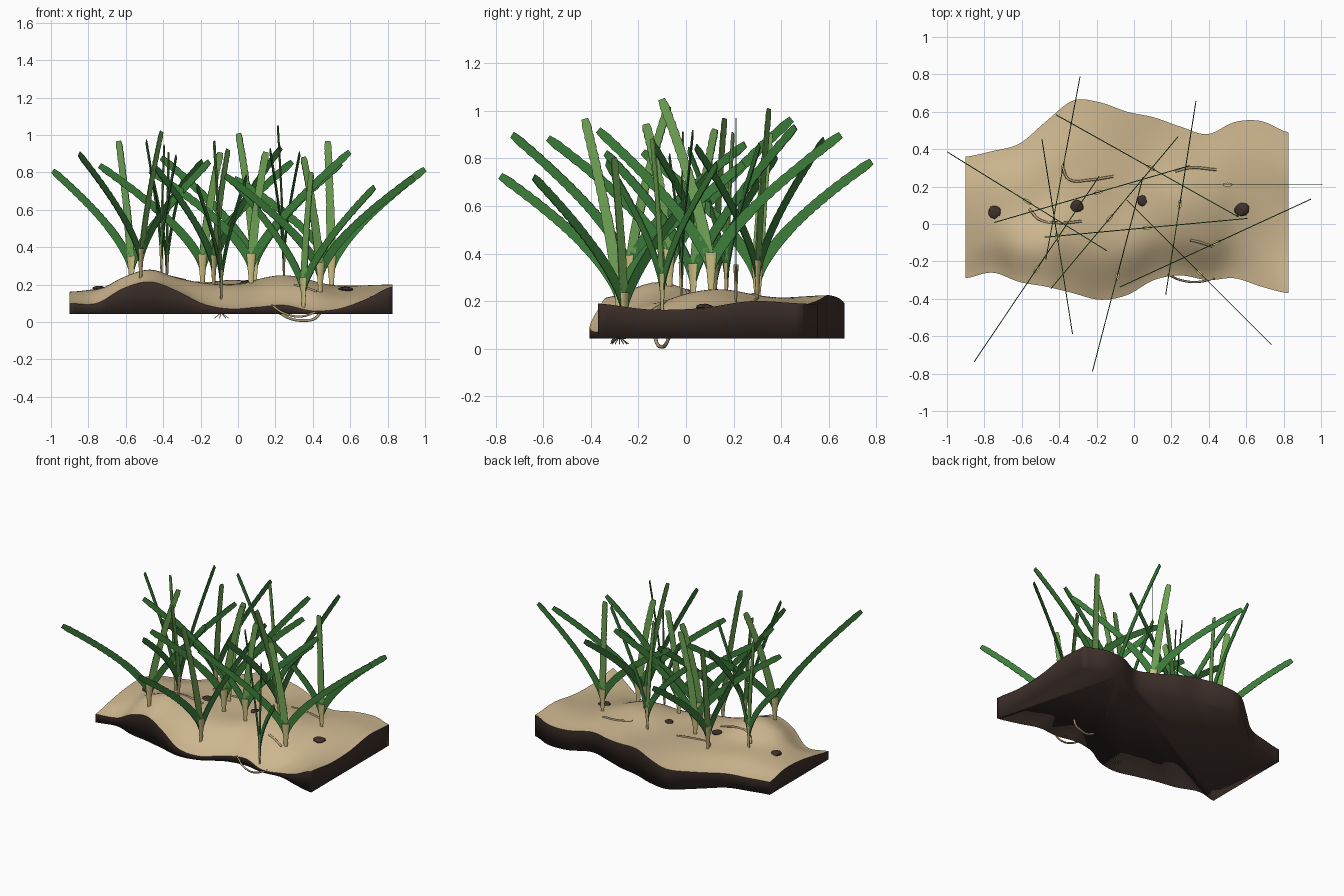
import bpy, bmesh, math, random
from mathutils import Vector

random.seed(4)
if "Cube" in bpy.data.objects:
    bpy.data.objects.remove(bpy.data.objects["Cube"])


def material(name, r, g, b):
    m = bpy.data.materials.new(name)
    m.use_nodes = True
    m.diffuse_color = (r, g, b, 1)
    m.node_tree.nodes["Principled BSDF"].inputs["Base Color"].default_value = (r, g, b, 1)
    return m


SAND = material("sand", .61, .47, .275)
SOIL = material("dark soil", .05, .031, .025)
STONE = material("stone brown", .05, .031, .025)
GREEN = material("blade green", .045, .205, .042)
LIGHT = material("young blade green", .16, .37, .09)
SHEATH = material("pale sheath", .62, .53, .23)
ROOT = material("root tan", .46, .35, .2)


def add_object(name, bm, *mats, smooth=40):
    bmesh.ops.recalc_face_normals(bm, faces=bm.faces)
    mesh = bpy.data.meshes.new(name)
    bm.to_mesh(mesh)
    bm.free()
    for m in mats:
        mesh.materials.append(m)
    ob = bpy.data.objects.new(name, mesh)
    bpy.context.collection.objects.link(ob)
    if smooth:
        bpy.ops.object.select_all(action='DESELECT')
        ob.select_set(True)
        bpy.context.view_layer.objects.active = ob
        bpy.ops.object.shade_smooth_by_angle(angle=math.radians(smooth))
    return ob


def spline(values, t):
    """Smooth curve through evenly spaced values, t from 0 to 1."""
    n = len(values) - 1
    f = min(max(t, 0), 1) * n
    i = min(int(f), n - 1)
    f -= i
    a, b, c, d = (values[min(max(i + k, 0), n)] for k in (-1, 0, 1, 2))
    return b + .5 * f * (c - a + f * (2*a - 5*b + 4*c - d + f * (3*(b - c) + d - a)))


# Sand bed: wavy outline and rolling height
X0, X1, FLOOR = -.9, .825, .042
FRONT = (-.29, -.26, -.31, -.335, -.37, -.405, -.38, -.3, -.275, -.3, -.29, -.335, -.37)
BACK = (.36, .39, .43, .55, .66, .65, .6, .57, .52, .48, .545, .55, .49)
ROWS = ((.1, .1, .18, .215, .165, .095, .07, .08, .09, .06, .07, .12, .19),
        (.13, .16, .24, .28, .235, .2, .19, .195, .205, .175, .14, .14, .165),
        (.155, .2, .215, .2, .25, .185, .17),
        (.16, .185, .205, .21, .22, .195, .2),
        (.13, .14, .18, .225, .19, .18, .19))


def surface(s, t):
    f, b = spline(FRONT, s), spline(BACK, s)
    z = spline([spline(r, s) for r in ROWS], t)
    return Vector((X0 + (X1 - X0) * s, f + (b - f) * t, z))


def ground(x, y):
    s = (x - X0) / (X1 - X0)
    f, b = spline(FRONT, s), spline(BACK, s)
    return surface(s, (y - f) / (b - f)).z


bm = bmesh.new()
NX, NY = 64, 28
grid = [[bm.verts.new(surface(i / NX, j / NY)) for j in range(NY + 1)] for i in range(NX + 1)]
for i in range(NX):
    for j in range(NY):
        bm.faces.new((grid[i][j], grid[i+1][j], grid[i+1][j+1], grid[i][j+1]))
# Soil walls and underside
rim = [e for e in bm.edges if e.is_boundary]
ext = bmesh.ops.extrude_edge_only(bm, edges=rim)["geom"]
for v in ext:
    if isinstance(v, bmesh.types.BMVert):
        v.co.z = FLOOR
for f in ext:
    if isinstance(f, bmesh.types.BMFace):
        f.material_index = 1
base = bmesh.ops.contextual_create(bm, geom=[e for e in bm.edges if e.is_boundary])
for f in base["faces"]:
    f.material_index = 1
# Rounded shading below, crisp line between sand and soil
rim_ids = {frozenset(v.co.to_tuple(4) for v in e.verts) for e in rim}
bed = add_object("sand_bed", bm, SAND, SOIL, smooth=100)
for e in bed.data.edges:
    if frozenset(bed.data.vertices[i].co.to_tuple(4) for i in e.vertices) in rim_ids:
        e.use_edge_sharp = True


# Ribbon blade standing in one vertical plane, with fine teeth near the tip
def blade(name, origin, axis, p1, p2, mat):
    p0, p1, p2 = Vector((0, .09)), Vector(p1), Vector(p2)
    bm = bmesh.new()
    last = None
    n = 44
    for i in range(n + 1):
        t = i / n
        p = p0 * (1-t)**2 + p1 * 2*t*(1-t) + p2 * t*t
        d = ((p1 - p0) * (1-t) + (p2 - p1) * t).normalized()
        half = .02 + .005 * min(1, 4 * t) - .005 * t
        if t > .5 and i % 2:
            half *= .87
        if i == n:
            half *= .7
        pair = []
        for side in (-half, half):
            u, z = p.x - d.y * side, p.y + d.x * side
            pair.append(bm.verts.new(origin + axis * u + Vector((0, 0, z))))
        if last:
            bm.faces.new((last[0], last[1], pair[1], pair[0]))
        last = pair
    ob = add_object(name, bm, mat, smooth=0)
    mod = ob.modifiers.new("thickness", 'SOLIDIFY')
    mod.thickness, mod.offset = .005, 0


# Flattened flaring sheath around the blade bases
def sheath(name, origin, axis):
    side = Vector((-axis.y, axis.x, 0))
    bm = bmesh.new()
    rings = []
    for z, r in ((-.04, .01), (.03, .014), (.08, .019), (.155, .027)):
        ring = []
        for k in range(12):
            a = k * math.tau / 12
            ring.append(bm.verts.new(origin + axis * r * math.cos(a)
                                     + side * r * .4 * math.sin(a) + Vector((0, 0, z))))
        rings.append(ring)
    for lo, hi in zip(rings, rings[1:]):
        for k in range(12):
            bm.faces.new((lo[k], lo[k-1], hi[k-1], hi[k]))
    bm.faces.new(rings[0])
    bm.faces.new(rings[-1])
    add_object(name, bm, SHEATH)


# Grass shoots: base x, y, reach of the outer blade in x, y, its height,
# reach and height of the opposite blade, lean and height of the inner blade
SHOOTS = ((-.57, .12, -.42, .26, .61, .49, .66, .08, .77), (-.52, -.24, -.33, -.49, .66, .59, .62, -.2, .78),
          (-.41, -.07, .08, -.51, .62, .52, .7, .1, .68), (-.38, .3, .09, .48, .58, .49, .62, .05, .7),
          (-.19, .17, -.55, -.16, .63, .5, .65, -.1, .7), (-.13, .03, .36, .43, .73, .48, .62, .12, .72),
          (-.09, -.28, -.13, -.5, .6, .54, .65, .15, .84), (.09, .3, -.5, .28, .66, .53, .63, .1, .79),
          (.07, -.02, -.54, -.05, .6, .53, .7, -.08, .7), (.245, .105, .085, .545, .65, .48, .67, -.21, .8),
          (.35, -.26, .38, -.38, .64, .54, .68, .06, .72), (.44, -.1, .5, .23, .61, .56, .62, -.1, .72),
          (.5, .21, .5, 0, .62, .52, .57, -.02, .77))
for k, (x, y, dx, dy, high, back, opposite, lean, inner) in enumerate(SHOOTS, 1):
    origin = Vector((x, y, ground(x, y)))
    axis = Vector((dx, dy, 0))
    reach = axis.length
    axis.normalize()
    sheath(f"sheath_{k}", origin, axis)
    blade(f"outer_blade_{k}", origin, axis, (.05, .28), (reach, high), GREEN)
    blade(f"opposite_blade_{k}", origin, axis, (-.05, .28), (-back, opposite), GREEN)
    blade(f"inner_blade_{k}", origin, axis, (lean * .25, .4), (lean, inner), LIGHT)


# Roots and runners as thin tubes
def tube(name, points, radius=.006):
    cu = bpy.data.curves.new(name, 'CURVE')
    cu.dimensions = '3D'
    cu.resolution_u = 5
    cu.bevel_depth, cu.bevel_resolution = radius, 1
    cu.use_fill_caps = True
    sp = cu.splines.new('BEZIER')
    sp.bezier_points.add(len(points) - 1)
    for bp, p in zip(sp.bezier_points, points):
        bp.co = p
        bp.handle_left_type = bp.handle_right_type = 'AUTO'
    cu.materials.append(ROOT)
    bpy.context.collection.objects.link(bpy.data.objects.new(name, cu))


RUNNERS = (((-.38, .3), (-.35, .24), (-.24, .235), (-.11, .255)),
           ((.22, .28), (.3, .3), (.44, .29)),
           ((-.56, .08), (-.5, .02), (-.4, .005), (-.28, .015)),
           ((.3, -.085), (.36, -.1), (.42, -.12)))
for k, path in enumerate(RUNNERS, 1):
    tube(f"runner_{k}", [(x, y, ground(x, y)) for x, y in path], .007)
tube("front_root_loop", [(.18, -.27, .09), (.25, -.3, .045), (.34, -.31, .03), (.43, -.29, .06)])
tube("hanging_root", [(.22, -.13, .05), (.28, -.12, .018), (.35, -.1, .008), (.41, -.085, .018), (.44, -.07, .05)], .008)
for k in range(7):
    a = k * math.tau / 7
    tube(f"root_hair_{k + 1}", [(-.09, -.28, .05), (-.09 + .02 * math.cos(a), -.28 + .02 * math.sin(a), .035),
                                (-.09 + .04 * math.cos(a), -.28 + .04 * math.sin(a), .02)], .002)

# Flat pebbles half sunk in the sand
for k, (x, y, r) in enumerate(((-.745, .065, .036), (-.305, .095, .036), (.045, .125, .03), (.575, .08, .04)), 1):
    bm = bmesh.new()
    bmesh.ops.create_icosphere(bm, subdivisions=2, radius=r)
    for v in bm.verts:
        v.co *= random.uniform(.88, 1.08)
        v.co.z *= .4
        v.co += Vector((x, y, ground(x, y)))
    add_object(f"pebble_{k}", bm, STONE, smooth=0)
